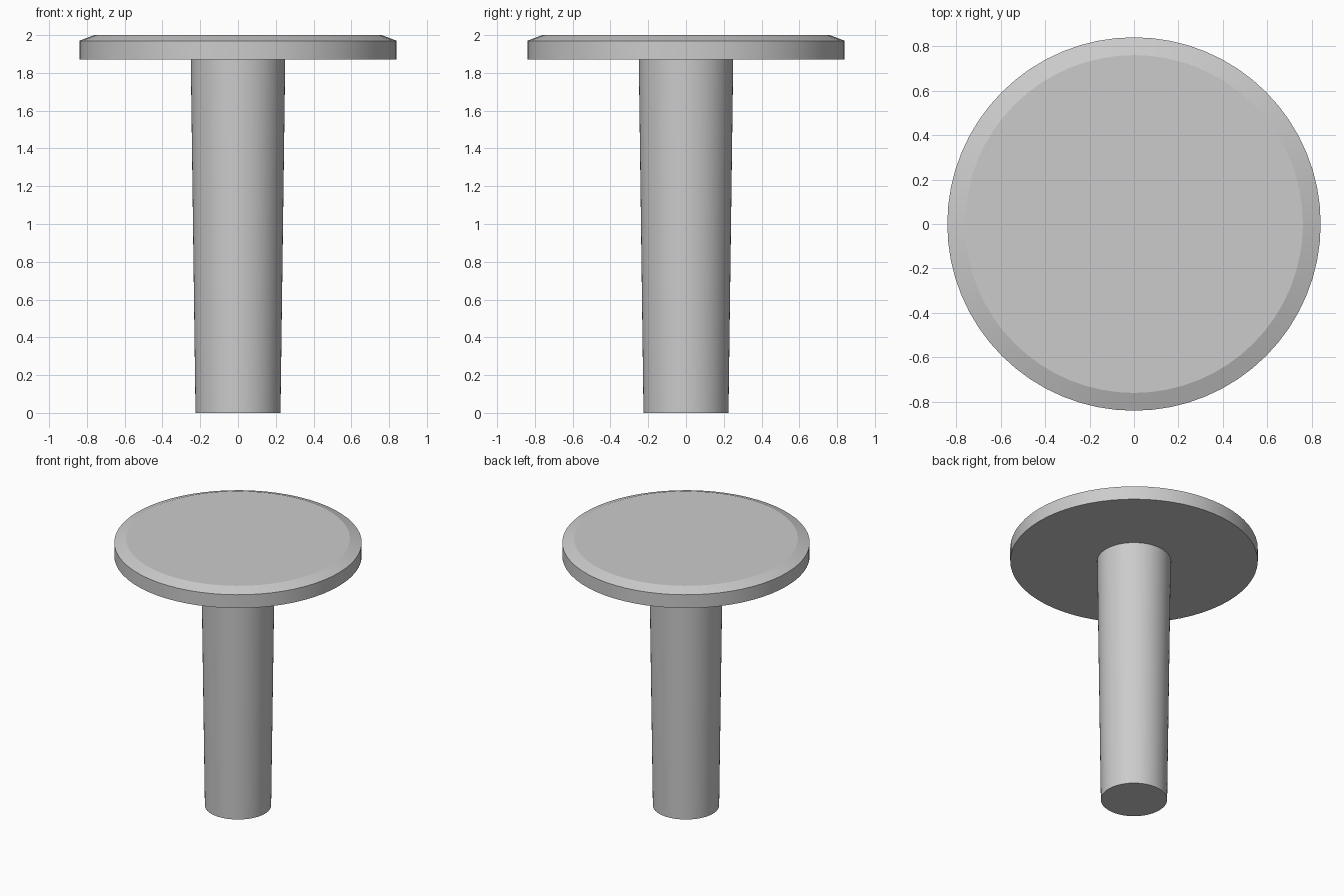
import bpy, bmesh, math

SEGMENTS = 64

old = bpy.data.objects.get("Cube")
if old:
    bpy.data.objects.remove(old, do_unlink=True)

grey = bpy.data.materials.new("plain_grey")
grey.use_nodes = True
colour = (0.6, 0.6, 0.6, 1)
grey.diffuse_color = colour
grey.node_tree.nodes["Principled BSDF"].inputs["Base Color"].default_value = colour


def turned(name, profile):
    """Closed solid of revolution from (radius, height) pairs, bottom to top."""
    bm = bmesh.new()
    rings = []
    for r, z in profile:
        angles = [math.tau * i / SEGMENTS for i in range(SEGMENTS)]
        rings.append([bm.verts.new((r * math.cos(a), r * math.sin(a), z)) for a in angles])
    for low, high in zip(rings, rings[1:]):
        for i in range(SEGMENTS):
            j = (i + 1) % SEGMENTS
            bm.faces.new((low[i], low[j], high[j], high[i]))
    bm.faces.new(rings[0][::-1])
    bm.faces.new(rings[-1])
    mesh = bpy.data.meshes.new(name)
    bm.to_mesh(mesh)
    bm.free()
    mesh.materials.append(grey)
    obj = bpy.data.objects.new(name, mesh)
    bpy.context.collection.objects.link(obj)
    bpy.ops.object.select_all(action="DESELECT")
    obj.select_set(True)
    bpy.context.view_layer.objects.active = obj
    bpy.ops.object.shade_smooth_by_angle(angle=math.radians(15))
    return obj


# Tapered stem, slightly wider under the head
turned("stem", [(0.225, 0), (0.25, 1.87)])

# Flat round head with a chamfered top rim
turned("head", [(0.84, 1.87), (0.84, 1.97), (0.76, 2.0)])
